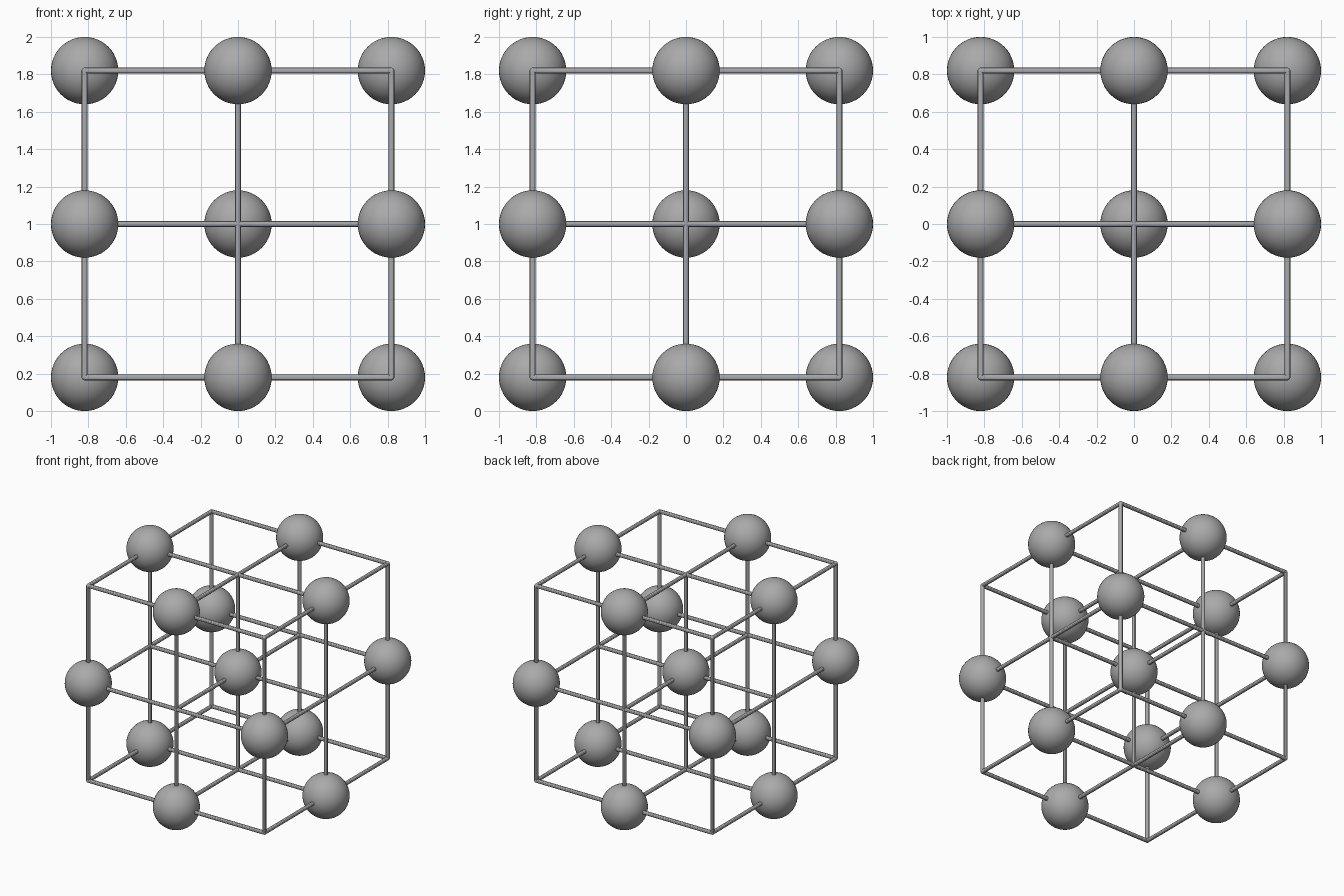
import bpy
from itertools import product
from mathutils import Vector

HALF = 0.82      # half the spacing of the outer frame
BALL = 0.18      # ball radius
ROD = 0.016      # rod radius
CENTRE = Vector((0, 0, 1))

if "Cube" in bpy.data.objects:
    bpy.data.objects.remove(bpy.data.objects["Cube"])

grey = bpy.data.materials.new("plain grey")
grey.use_nodes = True
colour = (0.4, 0.4, 0.4, 1)
grey.diffuse_color = colour
grey.node_tree.nodes["Principled BSDF"].inputs["Base Color"].default_value = colour


def finish(name):
    obj = bpy.context.object
    obj.name = name
    obj.data.materials.append(grey)
    bpy.ops.object.shade_smooth_by_angle()


def sphere(name, cell, radius, segments, rings):
    bpy.ops.mesh.primitive_uv_sphere_add(
        segments=segments, ring_count=rings, radius=radius,
        location=CENTRE + HALF * Vector(cell))
    finish(name)


# Balls at the middle of the frame and of each edge, small joints at the corners
for cell in product((-1, 0, 1), repeat=3):
    zeros = cell.count(0)
    if zeros in (1, 3):
        sphere("centre_ball" if zeros == 3 else "edge_ball", cell, BALL, 48, 24)
    elif zeros == 0:
        sphere("corner_joint", cell, ROD, 12, 8)

# Nine full-length rods along each axis
for axis in range(3):
    direction = Vector((0, 0, 0))
    direction[axis] = 1
    for u, v in product((-1, 0, 1), repeat=2):
        offset = Vector((0, 0, 0))
        offset[(axis + 1) % 3] = u * HALF
        offset[(axis + 2) % 3] = v * HALF
        bpy.ops.mesh.primitive_cylinder_add(
            vertices=12, radius=ROD, depth=2 * HALF, location=CENTRE + offset,
            rotation=direction.to_track_quat('Z', 'Y').to_euler())
        finish("xyz"[axis] + "_rod")
